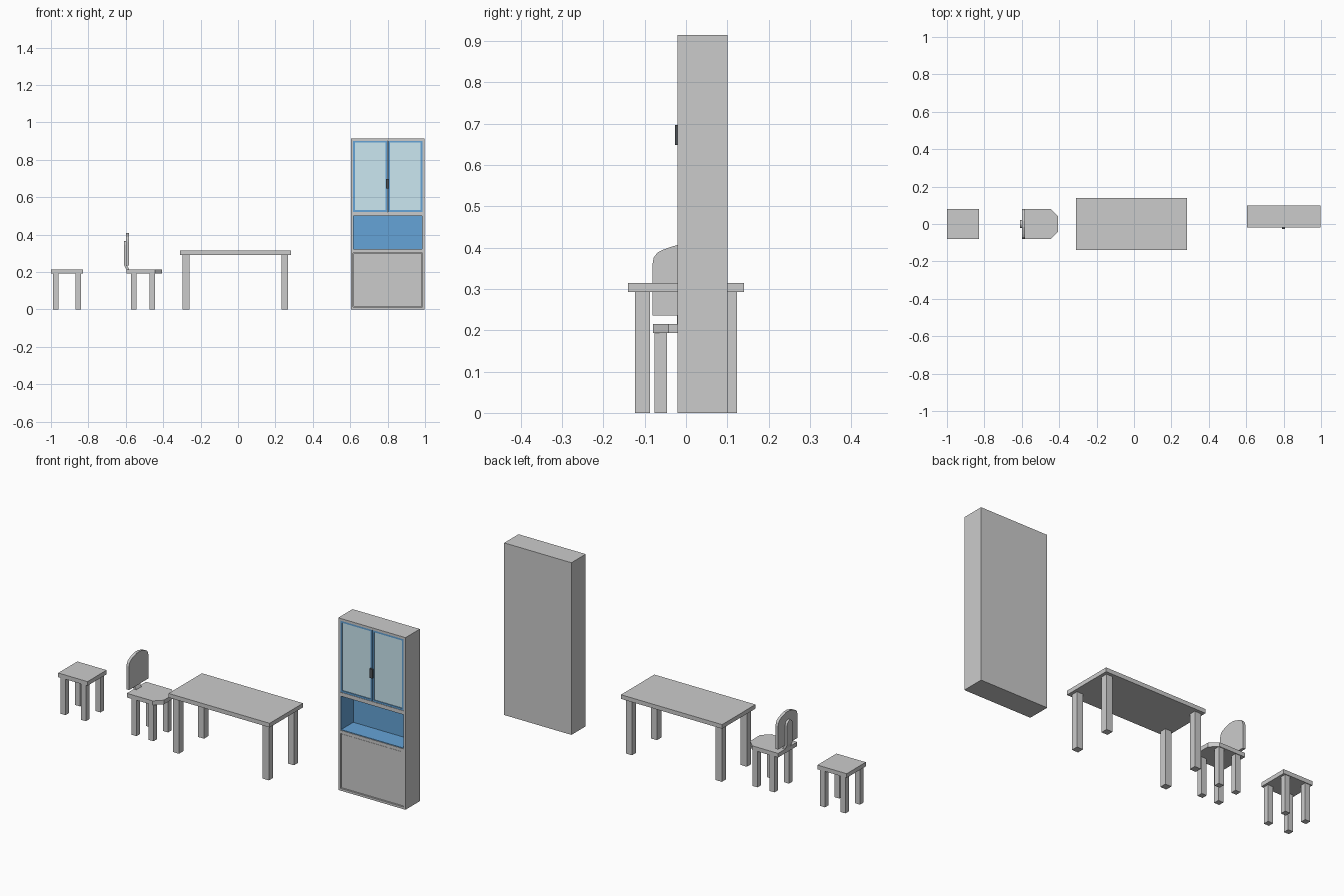
import bpy, math

if "Cube" in bpy.data.objects:
    bpy.data.objects.remove(bpy.data.objects["Cube"])


def material(name, rgb):
    m = bpy.data.materials.new(name)
    m.diffuse_color = (*rgb, 1)
    m.use_nodes = True
    m.node_tree.nodes["Principled BSDF"].inputs["Base Color"].default_value = m.diffuse_color
    return m


BLUE = material("blue_paint", (0.13, 0.37, 0.68))
GLASS = material("pale_glass", (0.60, 0.80, 0.88))
DARK = material("dark_metal", (0.07, 0.08, 0.09))


def prism(name, pts, axis, lo, hi, mat=None):
    """Extrude a 2D outline along an axis (the outline uses the other two axes in order)."""
    def place(p, t):
        v = list(p)
        v.insert("xyz".index(axis), t)
        return v
    n = len(pts)
    verts = [place(p, lo) for p in pts] + [place(p, hi) for p in pts]
    faces = [tuple(range(n))[::-1], tuple(range(n, 2 * n))]
    faces += [(i, (i + 1) % n, (i + 1) % n + n, i + n) for i in range(n)]
    if axis == "y":
        faces = [f[::-1] for f in faces]
    me = bpy.data.meshes.new(name)
    me.from_pydata(verts, [], faces)
    ob = bpy.data.objects.new(name, me)
    bpy.context.collection.objects.link(ob)
    if mat:
        me.materials.append(mat)
    return ob


def box(name, x0, x1, y0, y1, z0, z1, mat=None):
    return prism(name, [(x0, y0), (x1, y0), (x1, y1), (x0, y1)], "z", z0, z1, mat)


def legs(name, cx, dx, dy, half, height):
    for sx, side in ((-1, "left"), (1, "right")):
        for sy, end in ((-1, "front"), (1, "back")):
            x, y = cx + sx * dx, sy * dy
            box(f"{name}_{end}_{side}_leg", x - half, x + half, y - half, y + half, 0, height)


# Stool
box("stool_seat", -1.0, -0.828, -0.08, 0.08, 0.193, 0.215)
legs("stool", -0.915, 0.06, 0.061, 0.015, 0.193)

# Chair seat with two cut corners, and legs
prism("chair_seat", [(-0.597, -0.08), (-0.445, -0.08), (-0.406, -0.042),
                     (-0.406, 0.042), (-0.445, 0.08), (-0.597, 0.08)], "z", 0.193, 0.215)
legs("chair", -0.508, 0.05, 0.061, 0.015, 0.193)

# Arched backrest
half = [(0.081, 0.236), (0.081, 0.36), (0.078, 0.376), (0.069, 0.388), (0.055, 0.395),
        (0.035, 0.402), (0.015, 0.408)]
prism("chair_backrest", half + [(-y, z) for y, z in reversed(half)], "x", -0.598, -0.583)

# Backrest support: round-topped strip and slanted foot
arch = [(0.022 * math.cos(a), 0.344 + 0.022 * math.sin(a))
        for a in (math.pi * i / 8 for i in range(9))]
prism("backrest_support", [(-0.022, 0.24), (0.022, 0.24)] + arch, "x", -0.61, -0.598)
prism("support_foot", [(-0.61, 0.24), (-0.590, 0.200), (-0.580, 0.210), (-0.598, 0.245)],
      "y", -0.022, 0.022)

# Table
box("table_top", -0.31, 0.284, -0.14, 0.14, 0.292, 0.314)
legs("table", -0.0145, 0.264, 0.105, 0.018, 0.292)

# Cabinet carcass
X0, X1, Y0, Y1, H, T = 0.603, 0.998, -0.02, 0.10, 0.914, 0.012
box("cabinet_left_side", X0, X0 + T, Y0, Y1, 0, H)
box("cabinet_right_side", X1 - T, X1, Y0, Y1, 0, H)
box("cabinet_back", X0 + T, X1 - T, Y1 - T, Y1, 0, H)
for name, z0, z1 in (("bottom", 0, 0.012), ("lower_shelf", 0.303, 0.320),
                     ("upper_shelf", 0.503, 0.522), ("top", H - T, H)):
    box("cabinet_" + name, X0 + T, X1 - T, Y0, Y1 - T, z0, z1)

# Cabinet lower door
box("lower_door", X0 + T + 0.003, X1 - T - 0.003, Y0 + 0.004, Y0 + 0.016, 0.015, 0.300)

# Blue lining of the open niche
L, R, B = X0 + T, X1 - T, Y1 - T
box("niche_back", L, R, B - 0.003, B, 0.320, 0.503, BLUE)
box("niche_floor", L, R, Y0 + 0.003, B - 0.003, 0.320, 0.323, BLUE)
box("niche_ceiling", L, R, Y0 + 0.003, B - 0.003, 0.500, 0.503, BLUE)
box("niche_left_lining", L, L + 0.003, Y0 + 0.003, B - 0.003, 0.323, 0.500, BLUE)
box("niche_right_lining", R - 0.003, R, Y0 + 0.003, B - 0.003, 0.323, 0.500, BLUE)

# Glazed upper doors with blue frames
mid, F = (L + R) / 2, 0.010
Z0, Z1, yf, yb = 0.522, H - T, Y0 + 0.002, Y0 + 0.014
for side, a, b in (("left", L, mid - 0.001), ("right", mid + 0.001, R)):
    box(f"{side}_door_stile_a", a, a + F, yf, yb, Z0, Z1, BLUE)
    box(f"{side}_door_stile_b", b - F, b, yf, yb, Z0, Z1, BLUE)
    box(f"{side}_door_bottom_rail", a + F, b - F, yf, yb, Z0, Z0 + F, BLUE)
    box(f"{side}_door_top_rail", a + F, b - F, yf, yb, Z1 - F, Z1, BLUE)
    box(f"{side}_door_glass", a + F, b - F, yf + 0.004, yb - 0.002, Z0 + F, Z1 - F, GLASS)

# Door handle
box("door_handle", mid - 0.010, mid + 0.008, -0.027, yf, 0.648, 0.697, DARK)
